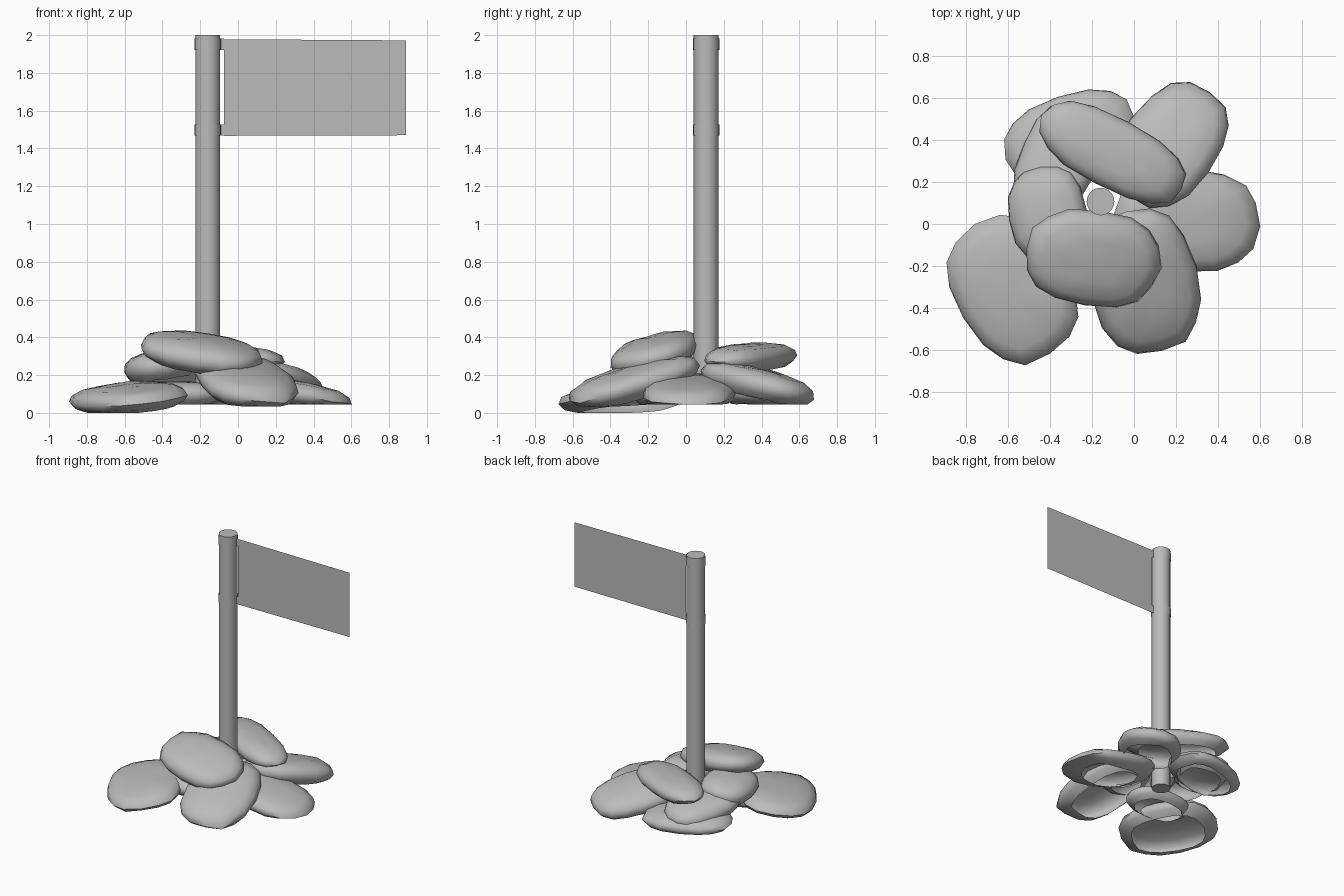
import bpy, bmesh, random
from math import cos, sin, pi, radians
from mathutils import Vector, Matrix

random.seed(4)
cube = bpy.data.objects.get("Cube")
if cube:
    bpy.data.objects.remove(cube)

grey = bpy.data.materials.new("stone_grey")
grey.use_nodes = True
colour = (0.5, 0.5, 0.5, 1)
grey.diffuse_color = colour
grey.node_tree.nodes["Principled BSDF"].inputs["Base Color"].default_value = colour

POLE_X, POLE_Y, POLE_R = -0.16, 0.107, 0.066


def finish(name, bm, angle=None):
    mesh = bpy.data.meshes.new(name)
    bm.to_mesh(mesh)
    bm.free()
    mesh.materials.append(grey)
    ob = bpy.data.objects.new(name, mesh)
    bpy.context.collection.objects.link(ob)
    if angle:
        bpy.ops.object.select_all(action='DESELECT')
        ob.select_set(True)
        bpy.context.view_layer.objects.active = ob
        bpy.ops.object.shade_smooth_by_angle(angle=radians(angle))
    return ob


def cylinder(name, radius, z0, z1, caps):
    bm = bmesh.new()
    bmesh.ops.create_cone(bm, cap_ends=caps, segments=20, radius1=radius,
                          radius2=radius, depth=z1 - z0,
                          matrix=Matrix.Translation((POLE_X, POLE_Y, (z0 + z1) / 2)))
    return finish(name, bm, 35)


def sheet(name, corners):
    # Thin upright sheet in the plane of the pole
    bm = bmesh.new()
    bm.faces.new([bm.verts.new((x, POLE_Y, z)) for x, z in corners])
    return finish(name, bm)


# Pebble shell: domed top, rounded rim, open underside
PROFILE = [(0.92, -0.55), (1.0, -0.1), (0.95, 0.38), (0.77, 0.75), (0.43, 0.96)]
SEGMENTS = 16


def rock(name, centre, length, width, thick, yaw, slope, floor=0.045, opening=0.74):
    # Local axes follow the slope the rock lies on
    sx, sy = slope
    normal = Vector((-sx, -sy, 1)).normalized()
    dx, dy = cos(radians(yaw)), sin(radians(yaw))
    along = Vector((dx, dy, sx * dx + sy * dy)).normalized()
    across = normal.cross(along)
    wobble = [random.uniform(0.97, 1.02) for _ in range(SEGMENTS)]

    def place(x, y, z):
        p = Vector(centre) + along * x * length + across * y * width + normal * z * thick
        p.z = max(p.z, floor)
        return p

    def bulge(v):
        return abs(v) ** 0.82 * (1 if v > 0 else -1)

    bm = bmesh.new()
    rings = []
    for r, z in [(opening, -0.95)] + PROFILE:
        rings.append([bm.verts.new(place(r * w * bulge(cos(2 * pi * i / SEGMENTS)),
                                         r * w * bulge(sin(2 * pi * i / SEGMENTS)),
                                         z + random.uniform(-0.05, 0.05)))
                      for i, w in enumerate(wobble)])
    for low, high in zip(rings, rings[1:]):
        for i in range(SEGMENTS):
            j = (i + 1) % SEGMENTS
            bm.faces.new((low[i], low[j], high[j], high[i]))
    tip = bm.verts.new(place(0, 0, 1))
    for i in range(SEGMENTS):
        bm.faces.new((rings[-1][i], rings[-1][(i + 1) % SEGMENTS], tip))
    return finish(name, bm, 60)


# Pole with two clamps holding the flag
cylinder("pole", POLE_R, 0.06, 2.0, True)
for label, z in (("upper", 1.952), ("lower", 1.498)):
    low, high = z - 0.03, z + 0.03
    cylinder(label + "_clamp", POLE_R + 0.004, low, high, False)
    sheet(label + "_clamp_tab", ((-0.1, low), (-0.075, low), (-0.075, high), (-0.1, high)))

# Flag sheet
sheet("flag", ((-0.075, 1.467), (0.89, 1.47), (0.89, 1.972), (-0.075, 1.978)))

# Rock pile: centre, half length, half width, half thickness, yaw, slope
rock("rock_front_right", (-0.58, -0.315, 0.083), 0.36, 0.28, 0.07, -60, (0.1, 0.1), floor=0.0)
rock("rock_front_left", (0.045, -0.275, 0.168), 0.365, 0.262, 0.082, -75, (-0.12, 0.28), floor=0.035)
rock("rock_front_top", (-0.196, -0.165, 0.322), 0.33, 0.235, 0.08, -8, (-0.12, 0.24))
rock("rock_right", (-0.412, 0.045, 0.25), 0.24, 0.187, 0.08, 99, (0.15, 0.0))
rock("rock_left", (0.255, 0.02, 0.11), 0.357, 0.245, 0.07, -5, (-0.17, 0.0), opening=0.6)
rock("rock_back_left", (0.172, 0.38, 0.155), 0.325, 0.23, 0.08, 53, (0.0, -0.25))
rock("rock_back_top", (-0.106, 0.34, 0.298), 0.385, 0.168, 0.067, -28, (-0.06, 0.0))
rock("rock_back", (-0.3, 0.41, 0.1), 0.325, 0.205, 0.062, 18, (0.0, -0.05))
rock("rock_back_right", (-0.36, 0.31, 0.18), 0.29, 0.19, 0.075, 65, (0.1, -0.2))
rock("rock_core", (-0.33, -0.13, 0.105), 0.25, 0.16, 0.06, 0, (0.0, 0.03))
